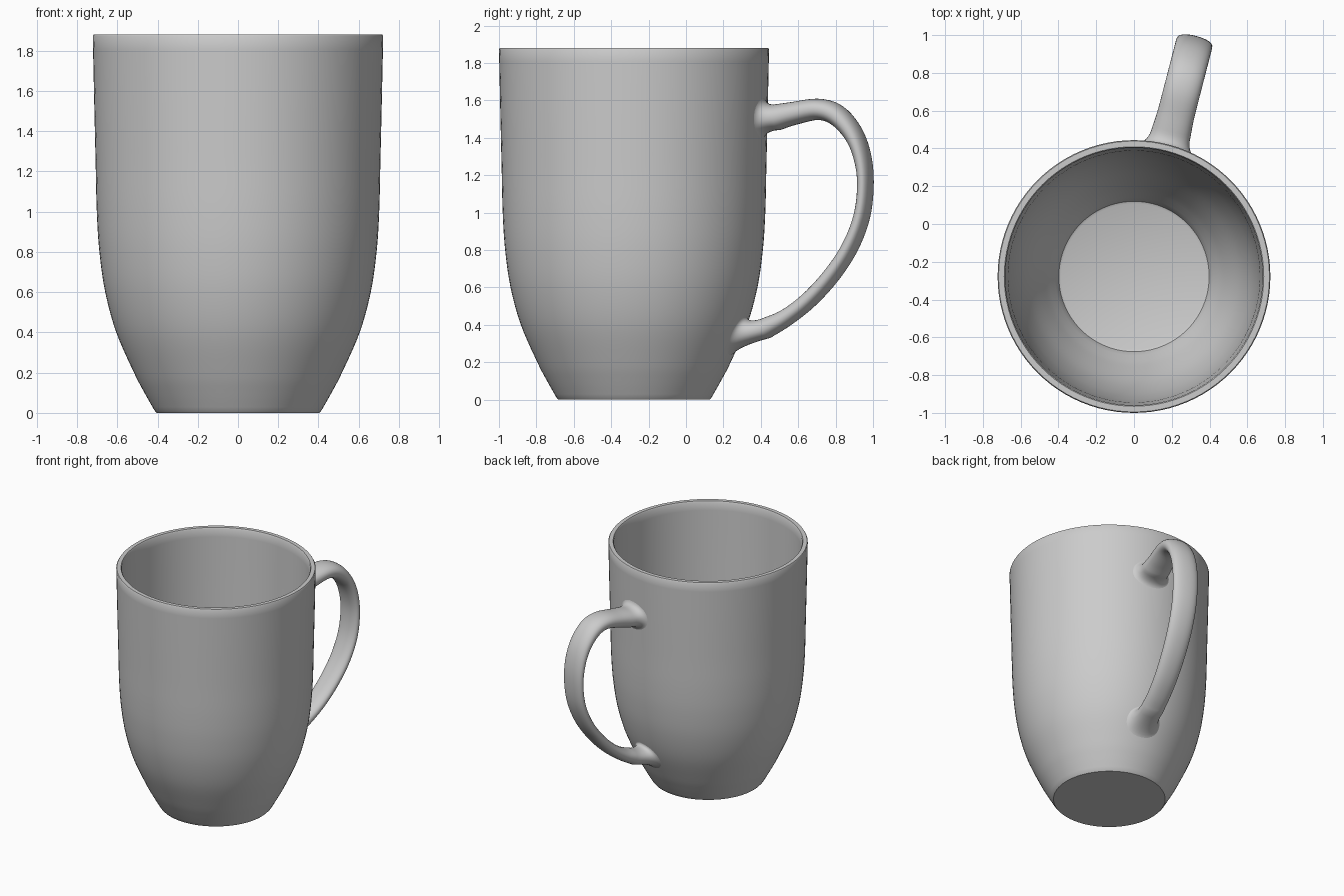
import bpy, bmesh, math
from mathutils import Vector

if "Cube" in bpy.data.objects:
    bpy.data.objects.remove(bpy.data.objects["Cube"])

AXIS_Y = -0.278                 # cup axis position
ANGLE = math.radians(14.5)      # handle swings from +y toward +x


def spline(pts, n):
    """Catmull-Rom curve through points of any dimension."""
    p = [Vector(q) for q in pts]
    p = [2 * p[0] - p[1]] + p + [2 * p[-1] - p[-2]]
    out = []
    for i in range(1, len(p) - 2):
        a, b, c, d = p[i - 1:i + 3]
        for k in range(n):
            t = k / n
            out.append(0.5 * (2 * b + (c - a) * t + (2 * a - 5 * b + 4 * c - d) * t * t
                              + (3 * b - a - 3 * c + d) * t ** 3))
    return out + [p[-2]]


def skin(name, rings, cap=False):
    """Join closed rings of points into a smooth object."""
    bm = bmesh.new()
    loops = [[bm.verts.new(v) for v in r] for r in rings]
    for a, b in zip(loops, loops[1:]):
        for i in range(len(a)):
            j = (i + 1) % len(a)
            bm.faces.new((a[i], a[j], b[j], b[i]))
    if cap:
        bm.faces.new(loops[0])
        bm.faces.new(loops[-1])
    bmesh.ops.recalc_face_normals(bm, faces=bm.faces[:])
    me = bpy.data.meshes.new(name)
    bm.to_mesh(me)
    bm.free()
    ob = bpy.data.objects.new(name, me)
    bpy.context.collection.objects.link(ob)
    bpy.context.view_layer.objects.active = ob
    ob.select_set(True)
    bpy.ops.object.shade_smooth_by_angle(angle=math.radians(40))
    ob.select_set(False)
    return ob


# Cup: outer wall profile (radius, height), offset inward for the inside
outer = spline([(0.415, 0.012), (0.465, 0.1), (0.517, 0.2), (0.605, 0.4), (0.66, 0.6),
                (0.689, 0.8), (0.702, 1.0), (0.708, 1.25), (0.715, 1.55), (0.722, 1.872)], 5)
inner = []
for i, p in enumerate(outer):
    t = (outer[min(i + 1, len(outer) - 1)] - outer[max(i - 1, 0)]).normalized()
    q = p + Vector((-t.y, t.x)) * 0.041
    if q.y > 0.07:
        inner.append(q)
inner[-1].y = 1.87
profile = ([(0.404, 0.0)] + outer + [(0.717, 1.88), (0.687, 1.88)]
           + inner[::-1] + [(0.398, 0.056), (0.385, 0.05)])
N = 96
skin("cup", [[(r * math.cos(2 * math.pi * i / N), AXIS_Y + r * math.sin(2 * math.pi * i / N), z)
              for i in range(N)] for r, z in profile], cap=True)


# Handle: built in (across, radial, height) coordinates, then turned into place
def wall_radius(z):
    for a, b in zip(outer, outer[1:]):
        if z <= b.y:
            return a.x + (b.x - a.x) * (z - a.y) / (b.y - a.y)
    return outer[-1].x


def snap(v):
    r = wall_radius(v.z) - 0.003
    return Vector((v.x, math.sqrt(r * r - v.x * v.x), v.z))


def reach_wall(v, d):
    lo, hi = 0.0, 0.4
    for _ in range(30):
        m = (lo + hi) / 2
        q = v + d * m
        if math.hypot(q.x, q.y) > wall_radius(q.z):
            lo = m
        else:
            hi = m
    return v + d * lo


# (radial, height, half width, half thickness)
path = spline([(0.79, 1.51, 0.105, 0.070), (0.88, 1.53, 0.099, 0.062), (1.015, 1.552, 0.098, 0.057),
               (1.118, 1.522, 0.098, 0.056), (1.206, 1.43, 0.098, 0.049), (1.258, 1.31, 0.098, 0.042),
               (1.278, 1.16, 0.097, 0.037), (1.258, 0.98, 0.095, 0.038), (1.19, 0.81, 0.093, 0.040),
               (1.087, 0.66, 0.090, 0.042), (0.963, 0.53, 0.087, 0.043), (0.838, 0.437, 0.085, 0.046),
               (0.725, 0.38, 0.085, 0.056)], 5)
M = 32
rings = []
for i, p in enumerate(path):
    t = path[min(i + 1, len(path) - 1)] - path[max(i - 1, 0)]
    t = Vector((t[0], t[1])).normalized()
    ring = []
    for k in range(M):
        c, s = math.cos(2 * math.pi * k / M), math.sin(2 * math.pi * k / M)
        c = math.copysign(abs(c) ** 0.9, c) * p[2]
        s = math.copysign(abs(s) ** 0.9, s) * p[3]
        ring.append(Vector((c, p[0] - t.y * s, p[1] + t.x * s)))
    rings.append(ring)


# Flared fillets that run the handle ends into the cup wall
def flare(ring, direction, size):
    d = Vector(direction).normalized()
    corner = [reach_wall(v, d) for v in ring]
    mid = sum(corner, Vector()) / M
    foot = [snap(v + (v - mid).normalized() * size) for v in corner]
    return [[n * (1 - t) ** 2 + c * 2 * t * (1 - t) + f * t * t
             for n, c, f in zip(ring, corner, foot)] for t in [k / 8 for k in range(1, 9)]]


rings = (flare(rings[0], (0, -1, -0.05), 0.055)[::-1] + rings
         + flare(rings[-1], (0, -1, -0.25), 0.06))
ca, sa = math.cos(ANGLE), math.sin(ANGLE)
skin("handle", [[(v.x * ca + v.y * sa, AXIS_Y - v.x * sa + v.y * ca, v.z) for v in r] for r in rings])
